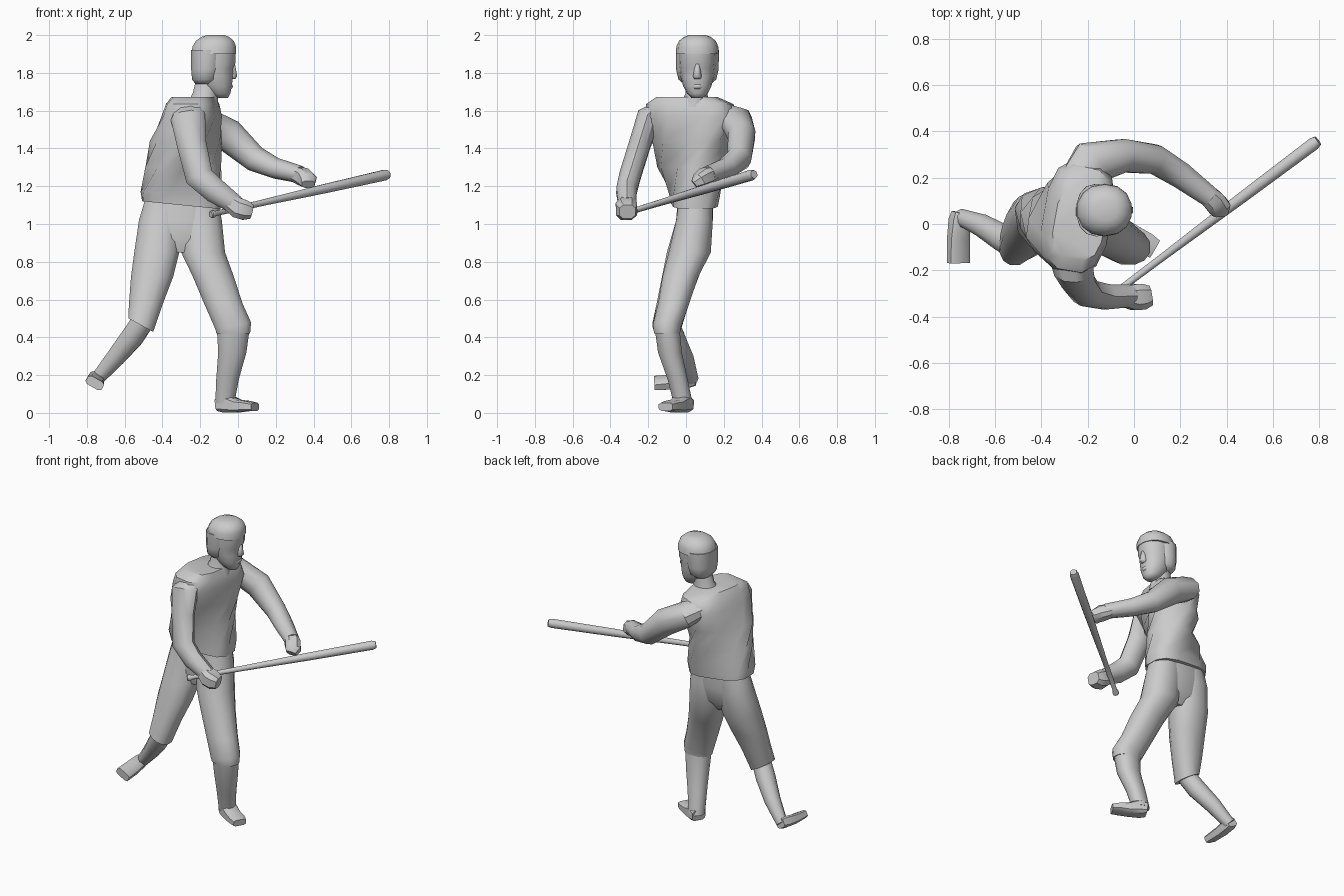
import bpy, bmesh, math
from mathutils import Vector


def skin(name, rings, angle=38):
    """Join equal-sized rings of points into a closed, capped surface."""
    bm = bmesh.new()
    vs = [[bm.verts.new(p) for p in r] for r in rings]
    n = len(vs[0])
    for a, b in zip(vs, vs[1:]):
        for i in range(n):
            j = (i + 1) % n
            bm.faces.new((a[i], a[j], b[j], b[i]))
    bm.faces.new(vs[0])
    bm.faces.new(vs[-1])
    bmesh.ops.recalc_face_normals(bm, faces=bm.faces[:])
    me = bpy.data.meshes.new(name)
    bm.to_mesh(me)
    bm.free()
    ob = bpy.data.objects.new(name, me)
    bpy.context.collection.objects.link(ob)
    bpy.ops.object.select_all(action='DESELECT')
    ob.select_set(True)
    bpy.context.view_layer.objects.active = ob
    bpy.ops.object.shade_smooth_by_angle(angle=math.radians(angle))
    return ob


def outline(n, a, b, box):
    """Ellipse, squared off when box is below 1."""
    out = []
    for i in range(n):
        t = 2 * math.pi * (i + 0.5) / n
        c, s = math.cos(t), math.sin(t)
        out.append((a * math.copysign(abs(c) ** box, c), b * math.copysign(abs(s) ** box, s)))
    return out


def loft(name, rows, n=12, box=1.0, angle=38):
    """Rows: x, y, z, half x, half y, turn in degrees, tilt (dz/dx)."""
    rings = []
    for x, y, z, a, b, *rest in rows:
        rot = math.radians(rest[0]) if rest else 0
        tilt = rest[1] if len(rest) > 1 else 0
        ring = []
        for u, v in outline(n, a, b, box):
            dx = u * math.cos(rot) - v * math.sin(rot)
            dy = u * math.sin(rot) + v * math.cos(rot)
            ring.append((x + dx, y + dy, z + tilt * dx))
        rings.append(ring)
    return skin(name, rings, angle)


def tube(name, rows, n=10, up=(0, 0, 1), box=1.0):
    """Rows: x, y, z, half width, half height, swept along the path."""
    pts = [Vector(r[:3]) for r in rows]
    rings = []
    for i, r in enumerate(rows):
        t = (pts[min(i + 1, len(pts) - 1)] - pts[max(i - 1, 0)]).normalized()
        side = t.cross(Vector(up)).normalized()
        top = side.cross(t)
        rings.append([pts[i] + side * u + top * v for u, v in outline(n, r[3], r[4], box)])
    return skin(name, rings)


# Shirt, twisting from the hips (facing -y) to the shoulders (facing +x)
loft("shirt", [
    (-0.30, 0.045, 1.10, 0.21, 0.122, 3, -0.1), (-0.30, 0.045, 1.16, 0.215, 0.128, 8, -0.05),
    (-0.29, 0.035, 1.30, 0.203, 0.150, 32), (-0.275, 0.028, 1.44, 0.208, 0.162, 62),
    (-0.245, 0.03, 1.57, 0.245, 0.148, 80), (-0.24, 0.02, 1.635, 0.23, 0.13, 80),
    (-0.235, 0.005, 1.672, 0.16, 0.11, 80)], n=12, box=0.66, angle=40)

# Hips and trouser legs
loft("hips", [
    (-0.30, 0.05, 1.14, 0.17, 0.095), (-0.30, 0.045, 1.02, 0.20, 0.10),
    (-0.305, 0.03, 0.92, 0.17, 0.095), (-0.305, 0.015, 0.85, 0.12, 0.06)], box=0.8)
loft("front_thigh", [
    (-0.215, 0.05, 1.13, 0.11, 0.09), (-0.20, 0.045, 1.02, 0.118, 0.1),
    (-0.185, 0.02, 0.85, 0.12, 0.115),
    (-0.13, -0.03, 0.72, 0.112, 0.098), (-0.078, -0.065, 0.58, 0.105, 0.085),
    (-0.025, -0.1, 0.46, 0.097, 0.078, 0, 0.2), (-0.025, -0.1, 0.42, 0.092, 0.07)], box=0.9)
loft("back_thigh", [
    (-0.385, 0.05, 1.13, 0.11, 0.09), (-0.41, 0.045, 1.02, 0.118, 0.10),
    (-0.43, 0.01, 0.85, 0.123, 0.115),
    (-0.455, -0.03, 0.72, 0.115, 0.1), (-0.487, -0.07, 0.58, 0.093, 0.088),
    (-0.515, -0.1, 0.465, 0.068, 0.08, 0, -0.55)], box=0.9)

# Lower legs
loft("front_shin", [
    (-0.025, -0.1, 0.45, 0.09, 0.068), (-0.03, -0.085, 0.32, 0.077, 0.065),
    (-0.055, -0.045, 0.18, 0.062, 0.055), (-0.07, -0.015, 0.05, 0.052, 0.052)], box=0.9)
tube("back_shin", [
    (-0.50, -0.10, 0.49, 0.06, 0.06), (-0.56, -0.065, 0.40, 0.062, 0.062),
    (-0.65, -0.01, 0.29, 0.052, 0.052), (-0.75, 0.03, 0.175, 0.037, 0.037)])

# Shoes
tube("front_shoe", [
    (-0.1, 0.003, 0.045, 0.046, 0.037), (-0.06, -0.02, 0.05, 0.052, 0.05),
    (0.0, -0.055, 0.036, 0.05, 0.035), (0.05, -0.085, 0.036, 0.052, 0.028),
    (0.09, -0.108, 0.032, 0.044, 0.022)], n=8, box=0.5)
tube("back_shoe", [
    (-0.75, 0.05, 0.18, 0.035, 0.03), (-0.755, 0.02, 0.178, 0.042, 0.036),
    (-0.758, -0.06, 0.165, 0.048, 0.032), (-0.758, -0.168, 0.158, 0.05, 0.026)],
    n=8, up=(0.5, 0, 0.87), box=0.5)

# Near arm: sleeve, forearm and fist
tube("near_arm", [
    (-0.265, -0.13, 1.605, 0.05, 0.085), (-0.265, -0.195, 1.565, 0.068, 0.092),
    (-0.245, -0.245, 1.42, 0.06, 0.078), (-0.205, -0.298, 1.25, 0.06, 0.075),
    (-0.12, -0.315, 1.175, 0.057, 0.066), (-0.01, -0.31, 1.10, 0.05, 0.05)], up=(1, 0, 0.3))
tube("near_hand", [
    (-0.05, -0.31, 1.12, 0.045, 0.045), (0.0, -0.315, 1.085, 0.06, 0.058),
    (0.04, -0.315, 1.072, 0.058, 0.055), (0.07, -0.31, 1.065, 0.045, 0.04)], n=8, box=0.7)

# Far arm
tube("far_arm", [
    (-0.26, 0.14, 1.60, 0.09, 0.055), (-0.185, 0.265, 1.545, 0.10, 0.08),
    (-0.05, 0.295, 1.47, 0.075, 0.088), (0.09, 0.28, 1.345, 0.066, 0.07),
    (0.20, 0.212, 1.295, 0.06, 0.056), (0.33, 0.115, 1.262, 0.047, 0.047)])
tube("far_hand", [
    (0.30, 0.14, 1.268, 0.042, 0.042), (0.345, 0.10, 1.25, 0.05, 0.048),
    (0.37, 0.07, 1.23, 0.05, 0.04), (0.372, 0.045, 1.21, 0.035, 0.025)], n=8, box=0.7)

# Bat: knob, thin handle and thicker barrel
start, end = Vector((-0.145, -0.345, 1.05)), Vector((0.79, 0.357, 1.262))
tube("bat", [(*start.lerp(end, t), r, r) for t, r in
             [(0, 0.016), (0.004, 0.02), (0.018, 0.02), (0.025, 0.014), (0.3, 0.017),
              (0.65, 0.025), (0.985, 0.029), (1.005, 0.022)]], n=12)

# Neck and head, facing +x
loft("neck", [(-0.19, 0.045, 1.62, 0.09, 0.085), (-0.175, 0.055, 1.69, 0.068, 0.06),
              (-0.15, 0.06, 1.80, 0.065, 0.06)])


def head_part(name, rows):
    """Rows: z, back x, front x, half width."""
    loft(name, [((p + q) / 2, 0.06, z, (q - p) / 2, w, 0) for z, p, q, w in rows],
         n=14, box=0.92, angle=60)


head_part("face", [
    (1.668, -0.12, -0.052, 0.03), (1.69, -0.15, -0.04, 0.054), (1.73, -0.19, -0.03, 0.075),
    (1.78, -0.22, -0.026, 0.088), (1.825, -0.23, -0.024, 0.094), (1.85, -0.23, -0.012, 0.097),
    (1.93, -0.23, -0.012, 0.1)])
head_part("hair_back", [
    (1.74, -0.225, -0.13, 0.07), (1.765, -0.245, -0.10, 0.1), (1.82, -0.25, -0.085, 0.113),
    (1.92, -0.25, -0.07, 0.114)])
head_part("hair_top", [
    (1.90, -0.25, -0.008, 0.114), (1.94, -0.243, -0.008, 0.111), (1.97, -0.225, -0.02, 0.097),
    (1.99, -0.195, -0.045, 0.072), (2.0, -0.165, -0.07, 0.045)])

# Nose and lips
loft("nose", [(-0.036, 0.06, 1.768, 0.024, 0.02), (-0.03, 0.06, 1.78, 0.03, 0.024),
              (-0.032, 0.06, 1.85, 0.018, 0.014)], n=6, angle=80)
loft("lips", [(-0.045, 0.06, 1.716, 0.012, 0.026), (-0.038, 0.06, 1.727, 0.014, 0.032),
              (-0.042, 0.06, 1.74, 0.012, 0.028)], n=6, angle=80)
